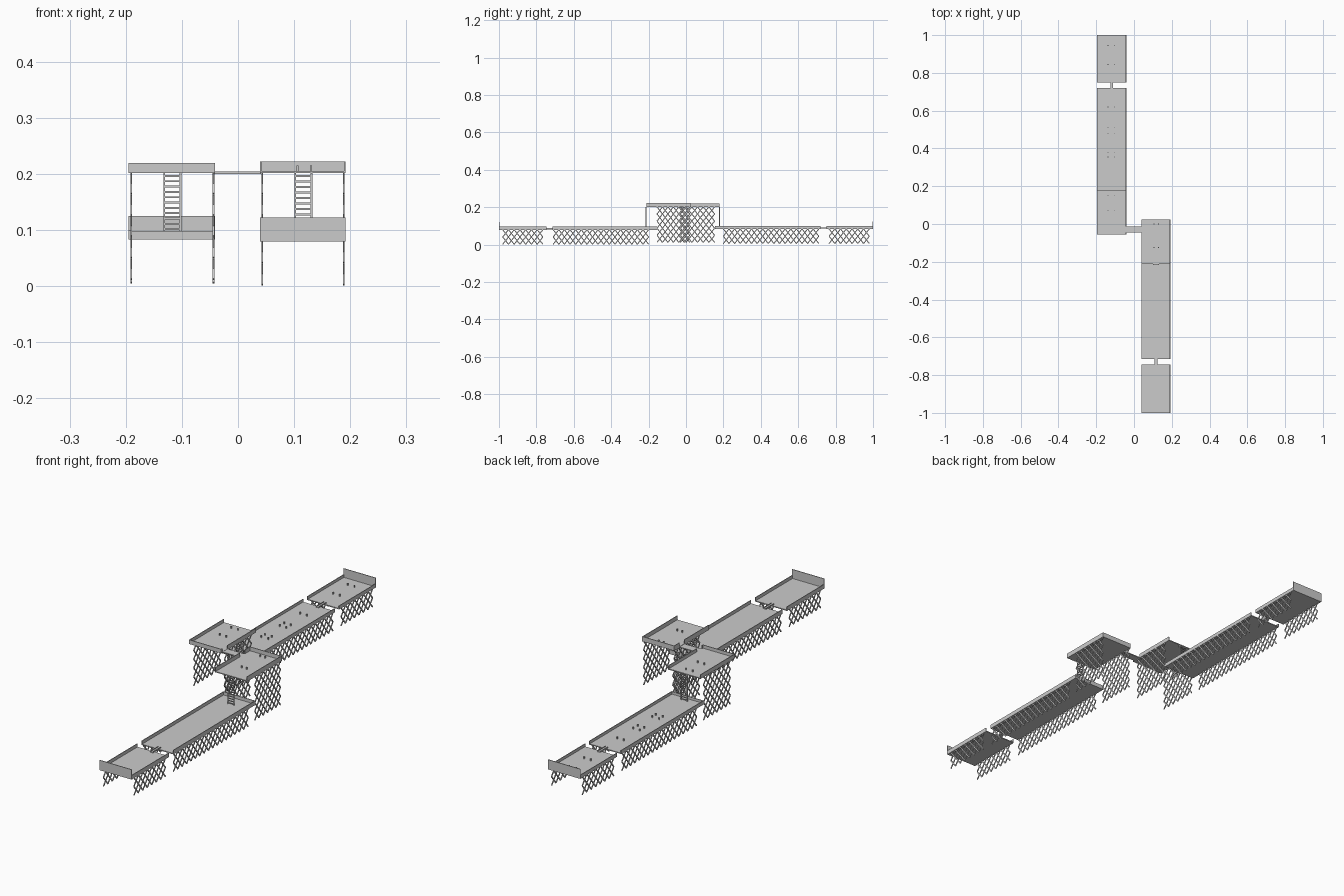
import bpy, bmesh
from mathutils import Vector

if "Cube" in bpy.data.objects:
    bpy.data.objects.remove(bpy.data.objects["Cube"])

grey = bpy.data.materials.new("plain_grey")
grey.diffuse_color = (0.6, 0.6, 0.6, 1)
grey.use_nodes = True
grey.node_tree.nodes["Principled BSDF"].inputs["Base Color"].default_value = grey.diffuse_color


def finish(name, bm):
    bmesh.ops.recalc_face_normals(bm, faces=bm.faces)
    me = bpy.data.meshes.new(name)
    bm.to_mesh(me)
    bm.free()
    me.materials.append(grey)
    ob = bpy.data.objects.new(name, me)
    bpy.context.collection.objects.link(ob)


def box(bm, x0, x1, y0, y1, z0, z1):
    vs = bmesh.ops.create_cube(bm, size=1)["verts"]
    for v in vs:
        v.co = Vector((x0 if v.co.x < 0 else x1,
                       y0 if v.co.y < 0 else y1,
                       z0 if v.co.z < 0 else z1))


def bar(bm, x, a, b, w=0.005, t=0.003):
    """Flat strut between (y, z) points a and b, of thickness t along x."""
    a, b = Vector(a), Vector(b)
    d = (b - a).normalized()
    n = Vector((-d.y, d.x)) * w / 2
    quad = [a + n, b + n, b - n, a - n]
    lo = [bm.verts.new((x - t / 2, p.x, p.y)) for p in quad]
    hi = [bm.verts.new((x + t / 2, p.x, p.y)) for p in quad]
    bm.faces.new(lo)
    bm.faces.new(hi[::-1])
    for i in range(4):
        j = (i + 1) % 4
        bm.faces.new((lo[i], hi[i], hi[j], lo[j]))


def lattice(name, xs, y0, y1, z0, z1, rows):
    """Criss-cross supports on both long sides."""
    bm = bmesh.new()
    cells = max(1, round((y1 - y0) / 0.03))
    dy, dz = (y1 - y0) / cells, (z1 - z0) / rows
    for x in xs:
        for c in range(cells):
            for r in range(rows):
                ya, za = y0 + c * dy, z0 + r * dz
                bar(bm, x, (ya, za), (ya + dy, za + dz))
                bar(bm, x, (ya + dy, za), (ya, za + dz))
    finish(name, bm)


def tray(name, x0, x1, y0, y1, z, wall, low=0, high=0, gap=None):
    """Deck with side walls; low/high are end wall heights, gap opens one side (side, y0, y1)."""
    t = 0.003
    bm = bmesh.new()
    box(bm, x0, x1, y0, y1, z, z + 0.004)
    for side, xa in ((-1, x0), (1, x1 - t)):
        spans = [(y0, y1)]
        if gap and gap[0] == side:
            spans = [(y0, gap[1]), (gap[2], y1)]
        for a, b in spans:
            box(bm, xa, xa + t, a, b, z, z + wall)
    if low:
        box(bm, x0, x1, y0, y0 + t, z, z + low)
    if high:
        box(bm, x0, x1, y1 - t, y1, z, z + high)
    finish(name, bm)


def ladder(name, xc, y, z0, z1):
    bm = bmesh.new()
    for s in (-1, 1):
        box(bm, xc + s * 0.0145 - 0.0015, xc + s * 0.0145 + 0.0015, y - 0.002, y + 0.002, z0, z1)
    n = 12
    for i in range(n):
        z = z0 + (z1 - z0) * (i + 0.5) / n
        box(bm, xc - 0.0145, xc + 0.0145, y - 0.0015, y + 0.0015, z - 0.0017, z + 0.0017)
    finish(name, bm)


def link(name, xc, y0, y1, z):
    """Narrow plank joining two decks, with small cheeks."""
    bm = bmesh.new()
    box(bm, xc - 0.007, xc + 0.007, y0, y1, z + 0.003, z + 0.006)
    for s in (-1, 1):
        box(bm, xc + s * 0.006 - 0.001, xc + s * 0.006 + 0.001, y0, y1, z + 0.003, z + 0.009)
    finish(name, bm)


def pegs(name, xs, ys, z):
    bm = bmesh.new()
    for x in xs:
        for y in ys:
            box(bm, x - 0.002, x + 0.002, y - 0.002, y + 0.002, z + 0.004, z + 0.014)
    finish(name, bm)


# Right half, running towards the front
X0, X1 = 0.039, 0.192
legs = (0.043, 0.1885)
tray("right_end_deck", X0, X1, -1.0, -0.745, 0.079, 0.018, low=0.043)
tray("right_long_deck", X0, X1, -0.715, -0.155, 0.079, 0.018, high=0.018)
tray("right_upper_deck", X0, X1, -0.212, 0.025, 0.201, 0.021, high=0.021, gap=(-1, -0.046, -0.012))
lattice("right_end_supports", legs, -0.98, -0.765, 0.002, 0.08, 2)
lattice("right_long_supports", legs, -0.71, -0.2, 0.002, 0.08, 2)
lattice("right_tower_supports", legs, -0.155, 0.02, 0.012, 0.202, 5)
ladder("right_ladder", 0.1165, -0.214, 0.083, 0.201)
link("right_link", 0.1165, -0.757, -0.703, 0.079)

# Left half, running towards the back
X0, X1 = -0.195, -0.041
legs = (-0.1905, -0.0435)
tray("left_end_deck", X0, X1, 0.75, 1.0, 0.083, 0.016, high=0.042)
tray("left_long_deck", X0, X1, 0.155, 0.72, 0.083, 0.016, low=0.015)
tray("left_upper_deck", X0, X1, -0.056, 0.18, 0.201, 0.018, low=0.018, gap=(1, -0.046, -0.012))
lattice("left_end_supports", legs, 0.765, 0.98, 0.006, 0.084, 2)
lattice("left_long_supports", legs, 0.2, 0.71, 0.006, 0.084, 2)
lattice("left_tower_supports", legs, -0.03, 0.153, 0.012, 0.202, 5)
ladder("left_ladder", -0.117, 0.179, 0.087, 0.201)
link("left_link", -0.117, 0.708, 0.762, 0.083)

# Bridge between the two upper decks
bm = bmesh.new()
box(bm, -0.042, 0.041, -0.046, -0.012, 0.2, 0.204)
finish("bridge", bm)

# Small pegs on the decks
pegs("left_deck_pegs", (-0.137, -0.105), (0.945, 0.845, 0.62, 0.51, 0.48, 0.38, 0.355), 0.083)
pegs("left_upper_pegs", (-0.137, -0.105), (0.15, 0.07), 0.201)
pegs("right_upper_pegs", (0.106, 0.13), (0.0, -0.125), 0.201)
